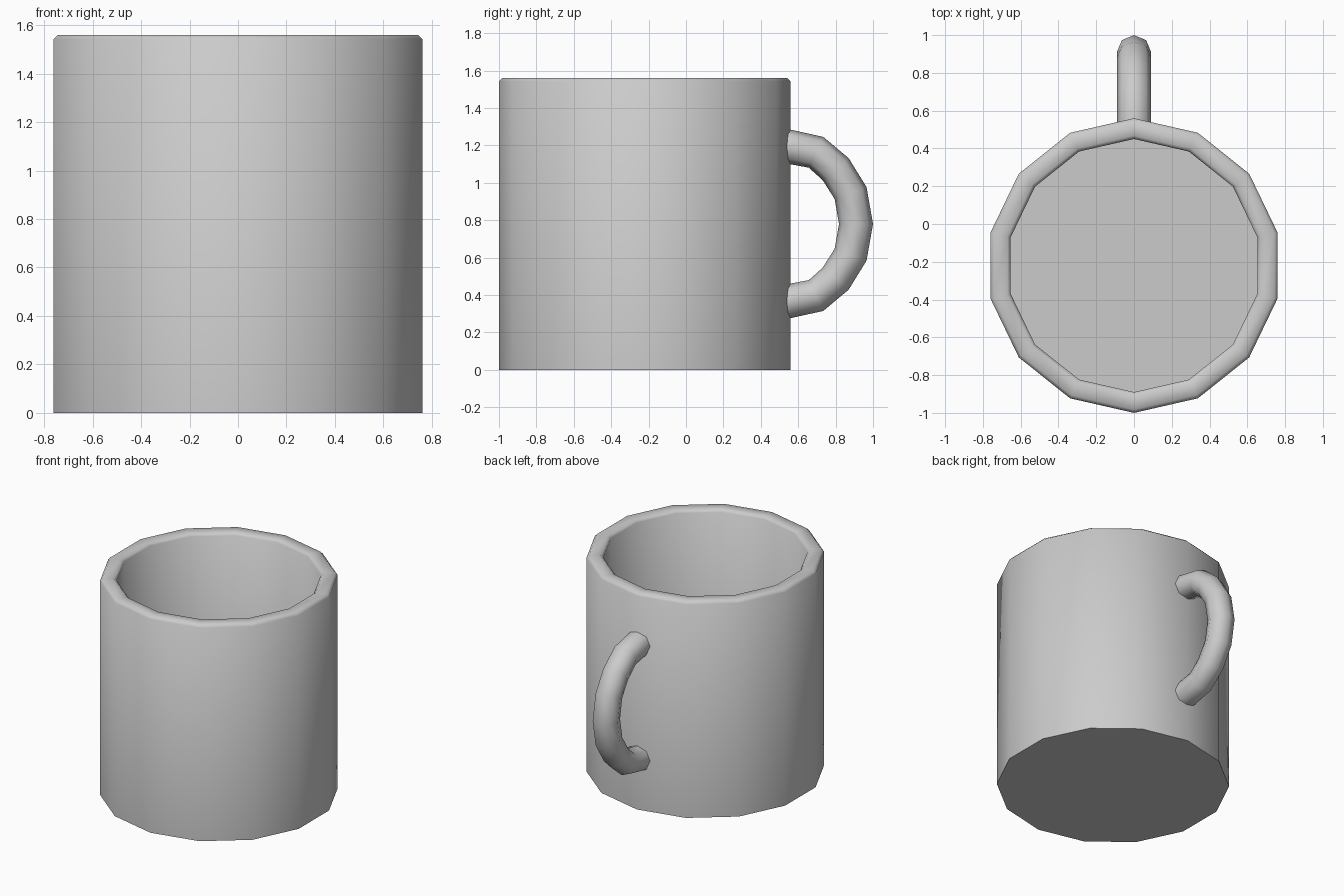
import bpy, bmesh, math
from mathutils import Vector

if "Cube" in bpy.data.objects:
    bpy.data.objects.remove(bpy.data.objects["Cube"])


def loft(name, rings):
    """Skin a list of vertex rings into a capped, smooth-shaded solid."""
    bm = bmesh.new()
    loops = [[bm.verts.new(p) for p in ring] for ring in rings]
    n = len(loops[0])
    for a, b in zip(loops, loops[1:]):
        for i in range(n):
            j = (i + 1) % n
            bm.faces.new((a[i], a[j], b[j], b[i]))
    bm.faces.new(loops[0][::-1])
    bm.faces.new(loops[-1])
    bmesh.ops.recalc_face_normals(bm, faces=bm.faces)
    mesh = bpy.data.meshes.new(name)
    bm.to_mesh(mesh)
    bm.free()
    obj = bpy.data.objects.new(name, mesh)
    bpy.context.collection.objects.link(obj)
    bpy.context.view_layer.objects.active = obj
    obj.select_set(True)
    bpy.ops.object.shade_smooth_by_angle(angle=math.radians(50))
    obj.select_set(False)
    return obj


def angles(n):
    return [2 * math.pi * i / n for i in range(n)]


# Cup: 14-sided wall, bevelled rim, hollow inside with a solid floor
cup_y = -0.22
profile = [(0.78, 0), (0.78, 1.542), (0.762, 1.56),
           (0.688, 1.56), (0.67, 1.542), (0.67, 0.1)]
loft("cup_body", [[(r * math.sin(a), cup_y + r * math.cos(a), z) for a in angles(14)]
                  for r, z in profile])

# Handle: 8-sided tube swept along an arc, mirrored about mid height
mid_z, tube_r = 0.78, 0.091
upper = [(0.5, 0.415), (0.545, 0.414), (0.695, 0.383), (0.80, 0.293), (0.88, 0.165)]
path = [Vector((0, y, mid_z + h)) for y, h in upper]
path += [Vector((0, 0.909, mid_z))]
path += [Vector((0, y, mid_z - h)) for y, h in reversed(upper)]
rings = []
for i, p in enumerate(path):
    before, after = path[max(i - 1, 0)], path[min(i + 1, len(path) - 1)]
    tangent = (after - before).normalized()
    side = Vector((1, 0, 0))
    out = side.cross(tangent)
    rings.append([p + tube_r * (math.cos(a) * side + math.sin(a) * out) for a in angles(8)])
loft("handle", rings)
